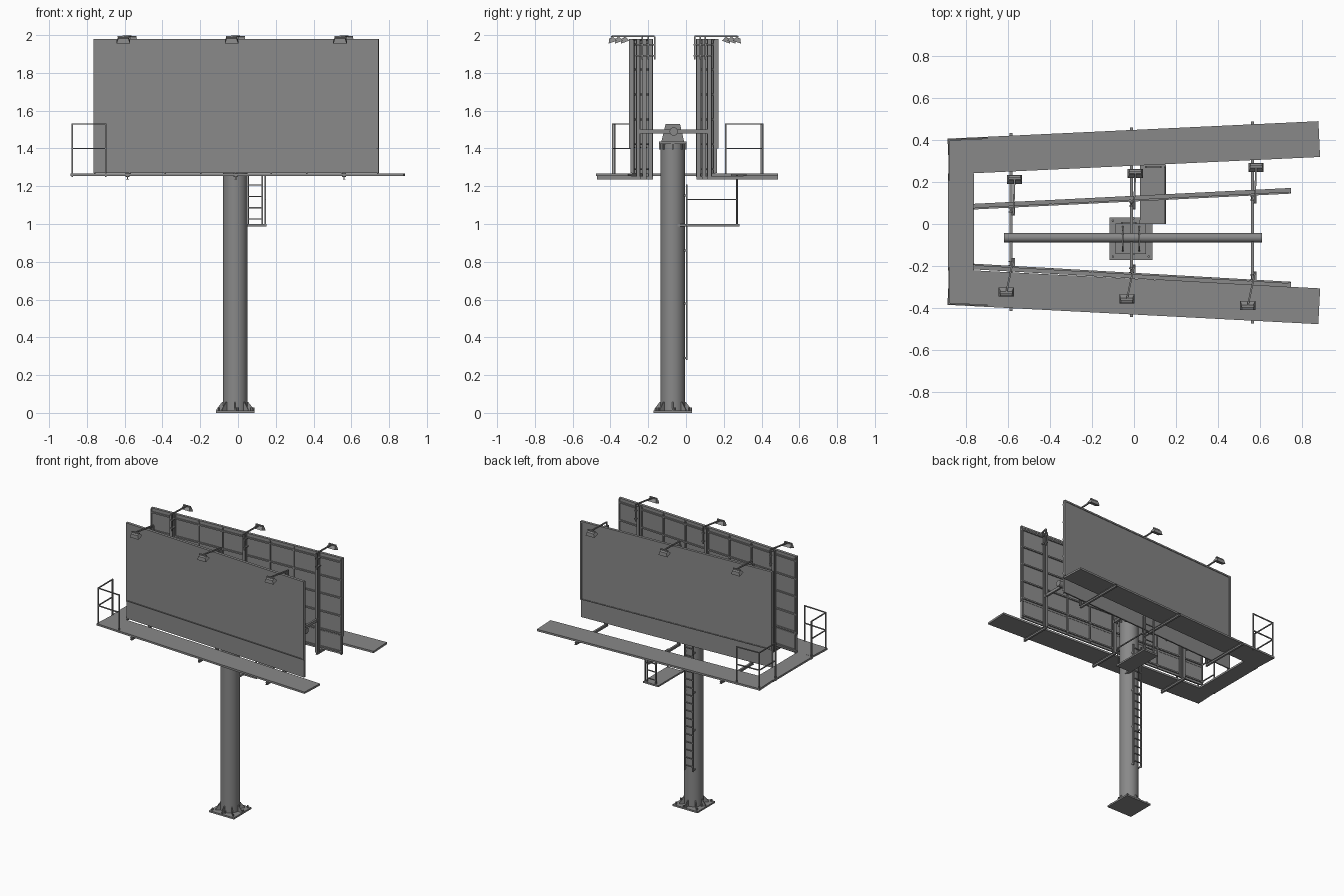
import bpy, bmesh, math
from mathutils import Vector, Matrix

if "Cube" in bpy.data.objects:
    bpy.data.objects.remove(bpy.data.objects["Cube"])

steel = bpy.data.materials.new("steel_grey")
steel.use_nodes = True
GREY = (0.25, 0.25, 0.25, 1)
steel.diffuse_color = GREY
steel.node_tree.nodes["Principled BSDF"].inputs["Base Color"].default_value = GREY


def finish(name, bm, smooth=False):
    bmesh.ops.recalc_face_normals(bm, faces=bm.faces)
    mesh = bpy.data.meshes.new(name)
    bm.to_mesh(mesh)
    bm.free()
    mesh.materials.append(steel)
    ob = bpy.data.objects.new(name, mesh)
    bpy.context.collection.objects.link(ob)
    if smooth:
        bpy.ops.object.select_all(action='DESELECT')
        ob.select_set(True)
        bpy.context.view_layer.objects.active = ob
        bpy.ops.object.shade_smooth_by_angle()
    return ob


def frame_along(p, q):
    """Matrix at the midpoint, local x running from p to q."""
    p, q = Vector(p), Vector(q)
    x = (q - p).normalized()
    ref = Vector((0, 1, 0)) if abs(x.z) > 0.95 else Vector((0, 0, 1))
    y = ref.cross(x).normalized()
    rot = Matrix((x, y, x.cross(y))).transposed().to_4x4()
    return Matrix.Translation((p + q) / 2) @ rot, (q - p).length


def bar(bm, p, q, w, h=None):
    m, length = frame_along(p, q)
    size = Matrix.Diagonal((length, w, h or w, 1))
    bmesh.ops.create_cube(bm, size=1, matrix=m @ size)


def tube(bm, p, q, r, sides=32):
    m, length = frame_along(p, q)
    bmesh.ops.create_cone(bm, cap_ends=True, segments=sides, radius1=r, radius2=r,
                          depth=length, matrix=m @ Matrix.Rotation(math.pi / 2, 4, 'Y'))


def prism(bm, points, offset):
    face = bm.faces.new([bm.verts.new(p) for p in points])
    ext = bmesh.ops.extrude_face_region(bm, geom=[face])["geom"]
    bmesh.ops.translate(bm, vec=offset, verts=[v for v in ext if isinstance(v, bmesh.types.BMVert)])


PX, PY = -0.015, -0.07          # pole centre
DECK, TOP = 1.268, 1.98         # walkway surface, panel top
STATIONS = (-0.585, -0.012, 0.562)
front_y = lambda x: -0.245 - 0.057 * x
back_y = lambda x: 0.12 + 0.05 * x
front_deck = lambda x: -0.345 - 0.052 * x
back_deck = lambda x: 0.362 + 0.047 * x

# Pole
bm = bmesh.new()
tube(bm, (PX, PY, 0.01), (PX, PY, 1.425), 0.065)
finish("pole", bm, True)

# Base plate with gussets and anchor bolts
bm = bmesh.new()
bar(bm, (PX - 0.102, PY, 0.006), (PX + 0.102, PY, 0.006), 0.204, 0.012)
for k in range(8):
    a = k * math.pi / 4
    d, n = Vector((math.cos(a), math.sin(a), 0)), Vector((-math.sin(a), math.cos(a), 0))
    c = Vector((PX, PY, 0.012)) - n * 0.003
    up = Vector((0, 0, 1))
    prism(bm, [c + d * 0.06, c + d * 0.098, c + d * 0.098 + up * 0.008,
               c + d * 0.07 + up * 0.045, c + d * 0.06 + up * 0.045], n * 0.006)
for i in (-1, 0, 1):
    for s in (-1, 1):
        for dx, dy in ((i, s), (s, i)):
            x, y = PX + dx * 0.085 + 0.012 * (i == 0), PY + dy * 0.085 + 0.012 * (i == 0)
            tube(bm, (x, y, 0.01), (x, y, 0.028), 0.006, 6)
finish("base_plate", bm)

# Saddle on the pole top
bm = bmesh.new()
bar(bm, (PX - 0.072, PY, 1.43), (PX + 0.072, PY, 1.43), 0.144, 0.014)
for k in range(8):
    a = k * math.pi / 4
    d = Vector((math.cos(a), math.sin(a), 0))
    bar(bm, Vector((PX, PY, 1.41)) + d * 0.06, Vector((PX, PY, 1.41)) + d * 0.073, 0.006, 0.03)
for x in (PX - 0.042, PX + 0.036):
    prism(bm, [(x, PY + y, z) for y, z in ((-0.06, 1.437), (0.06, 1.437), (0.038, 1.53), (-0.038, 1.53))],
          (0.008, 0, 0))
finish("saddle", bm)

# Horizontal pipe and the arms that carry both panels
bm = bmesh.new()
tube(bm, (-0.617, PY + 0.005, 1.49), (0.608, PY + 0.005, 1.49), 0.022, 24)
finish("cross_pipe", bm, True)
bm = bmesh.new()
for x in STATIONS:
    bar(bm, (x, front_y(x) + 0.02, 1.49), (x, back_y(x) - 0.02, 1.49), 0.014, 0.02)
finish("panel_arms", bm)


def panel(name, line, out):
    """Sign board; out is the y direction its face looks to."""
    x0, x1 = -0.765, 0.745

    def seg(bm, xa, za, xb, zb, off, w, h):
        bar(bm, (xa, line(xa) + off * out, za), (xb, line(xb) + off * out, zb), w, h)

    mid = (1.4 + TOP) / 2
    bm = bmesh.new()
    seg(bm, x0, mid, x1, mid, 0.003, 0.014, TOP - 1.4)
    seg(bm, x0, 1.335, x1, 1.335, 0.001, 0.01, 0.13)
    finish(name + "_board", bm)
    # Raised rim
    bm = bmesh.new()
    for z in (1.405, TOP - 0.006):
        seg(bm, x0, z, x1, z, 0.004, 0.02, 0.012 if z > 1.5 else 0.006)
    for x in (x0 + 0.006, x1 - 0.006):
        seg(bm, x, 1.4, x, TOP, 0.004, 0.012, 0.02)
    finish(name + "_rim", bm)
    # Stringers, ribs and posts on the reverse
    bm = bmesh.new()
    for k in range(6):
        z = 1.29 + k * 0.132
        seg(bm, x0, z, x1, z, -0.008, 0.01, 0.01)
    for k in range(9):
        x = x0 + 0.006 + k * (x1 - x0 - 0.012) / 8
        seg(bm, x, DECK, x, TOP - 0.005, -0.007, 0.008, 0.01)
    for x in STATIONS:
        for off in (-0.014, -0.034):
            seg(bm, x, 1.25, x, TOP, off, 0.022, 0.005)
        seg(bm, x, 1.25, x, TOP, -0.024, 0.006, 0.02)
    finish(name + "_framing", bm)


panel("front_panel", front_y, -1)
panel("back_panel", back_y, 1)

# Floodlights on arms over the panel tops
for name, line, out, reach in (("front", front_y, -1, 0.115), ("back", back_y, 1, 0.125)):
    arms, lamps = bmesh.new(), bmesh.new()
    for x in STATIONS:
        y = line(x)
        lx, ly = x - out * -0.022 if out < 0 else x + 0.018, y + out * reach
        foot = y - out * 0.045
        bar(arms, (x + 0.012, foot, 1.87), (x + 0.012, foot, 1.993), 0.008)
        for z in (1.89, 1.95):
            bar(arms, (x + 0.012, foot - out * 0.006, z), (x + 0.012, y - out * 0.01, z), 0.016, 0.008)
        bar(arms, (x + 0.012, foot, 1.994), (lx, ly, 1.994), 0.008, 0.009)
        bar(arms, (lx - 0.03, ly, 1.992), (lx + 0.03, ly, 1.992), 0.01, 0.008)
        tilt = Matrix.Translation((lx, ly, 1.974)) @ Matrix.Rotation(-out * 0.35, 4, 'X')
        shell = bmesh.ops.create_cube(lamps, size=1)["verts"]
        for v in shell:
            wide = v.co.z < 0
            v.co.x *= 0.072 if wide else 0.054
            v.co.y *= 0.046 if wide else 0.024
            v.co.z *= 0.024
        bmesh.ops.transform(lamps, matrix=tilt, verts=shell)
    finish(name + "_light_arms", arms)
    finish(name + "_lamps", lamps)

# Walkways with outriggers below
for name, deck, line, out in (("front", front_deck, front_y, -1), ("back", back_deck, back_y, 1)):
    bm = bmesh.new()
    bar(bm, (-0.882, deck(-0.882), DECK - 0.007), (0.88, deck(0.88), DECK - 0.007), 0.17, 0.014)
    finish(name + "_walkway", bm)
    bm = bmesh.new()
    for x in STATIONS:
        a, b = line(x) - out * 0.036, deck(x) + out * 0.098
        for z, w in ((1.237, 0.014), (1.252, 0.014), (1.2445, 0.006)):
            bar(bm, (x, a, z), (x, b, z), w, 0.004 if w > 0.01 else 0.014)
    finish(name + "_outriggers", bm)

bm = bmesh.new()
bar(bm, (-0.821, -0.22, DECK - 0.007), (-0.821, 0.24, DECK - 0.007), 0.123, 0.0138)
finish("end_walkway", bm)

# Guard rails wrapping the two end corners
bm = bmesh.new()
for deck, out, turn in ((front_deck, -1, -0.21), (back_deck, 1, 0.21)):
    edge = lambda x: deck(x) + out * 0.078
    spots = [(-0.70, edge(-0.70)), (-0.878, edge(-0.878)), (-0.878, turn)]
    for x, y in spots:
        bar(bm, (x, y, 1.25), (x, y, 1.533), 0.008)
    for (xa, ya), (xb, yb) in zip(spots, spots[1:]):
        for z in (1.40, 1.529):
            bar(bm, (xa, ya, z), (xb, yb, z), 0.007)
finish("guard_rails", bm)


def ladder(name, x, y, half, z0, z1, step):
    bm = bmesh.new()
    for s in (-half, half):
        bar(bm, (x + s, y, z0), (x + s, y, z1), 0.007, 0.01)
    for k in range(int((z1 - z0) / step)):
        z = z0 + step * (k + 0.6)
        bar(bm, (x - half, y, z), (x + half, y, z), 0.006)
    return bm


# Pole ladder with stand-off brackets
bm = ladder("pole_ladder", -0.025, 0.004, 0.033, 0.28, 1.21, 0.058)
for z in (0.29, 0.58, 0.86, 1.15):
    for s in (-0.033, 0.033):
        bar(bm, (-0.025 + s, -0.03, z), (-0.025 + s, 0.006, z), 0.006, 0.01)
finish("pole_ladder", bm)

# Landing with its short ladder and side rail
bm = bmesh.new()
bar(bm, (0.09, 0.0, 0.994), (0.09, 0.283, 0.994), 0.124, 0.012)
bar(bm, (0.035, -0.07, 0.994), (0.035, 0.02, 0.994), 0.02, 0.012)
finish("landing", bm)
bm = ladder("landing_ladder", 0.092, 0.27, 0.036, 0.99, 1.26, 0.06)
bar(bm, (0.145, 0.27, 0.99), (0.145, 0.27, 1.26), 0.007)
bar(bm, (0.145, 0.0, 1.13), (0.145, 0.27, 1.13), 0.007)
bar(bm, (0.145, 0.004, 0.99), (0.145, 0.004, 1.133), 0.007)
finish("landing_ladder", bm)
